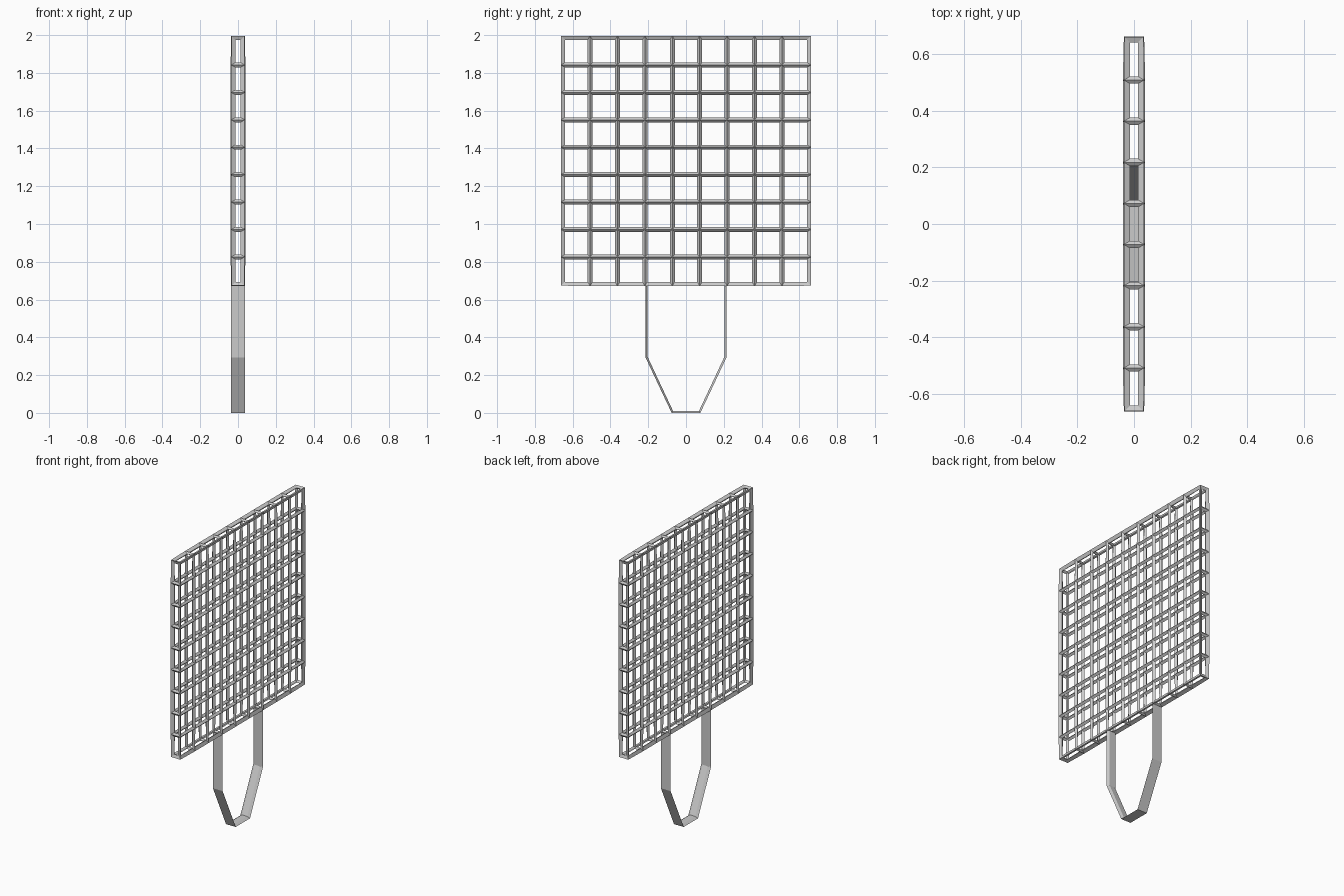
import bpy, bmesh
from mathutils import Vector

if "Cube" in bpy.data.objects:
    bpy.data.objects.remove(bpy.data.objects["Cube"])

N = 9            # cells per side
T = 0.026        # lattice bar thickness
HX, HY = 0.0265, 0.653
ZC = 1.334


def make_object(name, bm):
    bmesh.ops.recalc_face_normals(bm, faces=bm.faces)
    mesh = bpy.data.meshes.new(name)
    bm.to_mesh(mesh)
    bm.free()
    ob = bpy.data.objects.new(name, mesh)
    bpy.context.collection.objects.link(ob)
    return ob


# Lattice head: thin box cut into a grid, then turned into bars
bm = bmesh.new()
bmesh.ops.create_cube(bm, size=2)
for v in bm.verts:
    v.co = Vector((v.co.x * HX, v.co.y * HY, v.co.z * HY + ZC))
for i in range(1, N):
    d = -HY + 2 * HY * i / N
    for co, no in (((0, d, 0), (0, 1, 0)), ((0, 0, ZC + d), (0, 0, 1))):
        bmesh.ops.bisect_plane(bm, geom=bm.verts[:] + bm.edges[:] + bm.faces[:],
                               plane_co=co, plane_no=no)
head = make_object("lattice_head", bm)
wire = head.modifiers.new("bars", "WIREFRAME")
wire.thickness = T
wire.offset = 0
wire.use_even_offset = True
wire.use_replace = True

# Handle: strap bent into a loop, tapering towards its inner face
right_outer = [(0.076, 0.0), (0.214, 0.293), (0.214, 0.675)]
right_inner = [(0.069, 0.011), (0.203, 0.296), (0.203, 0.675)]


def mirrored(pts):
    return [(-y, z) for y, z in reversed(pts)] + pts


bm = bmesh.new()
rings = []
for (yo, zo), (yi, zi) in zip(mirrored(right_outer), mirrored(right_inner)):
    rings.append([bm.verts.new(c) for c in ((-0.036, yo, zo), (0.036, yo, zo),
                                            (0.02, yi, zi), (-0.02, yi, zi))])
for a, b in zip(rings, rings[1:]):
    for k in range(4):
        j = (k + 1) % 4
        bm.faces.new((a[k], a[j], b[j], b[k]))
bm.faces.new(rings[0])
bm.faces.new(rings[-1])
make_object("handle_loop", bm)
